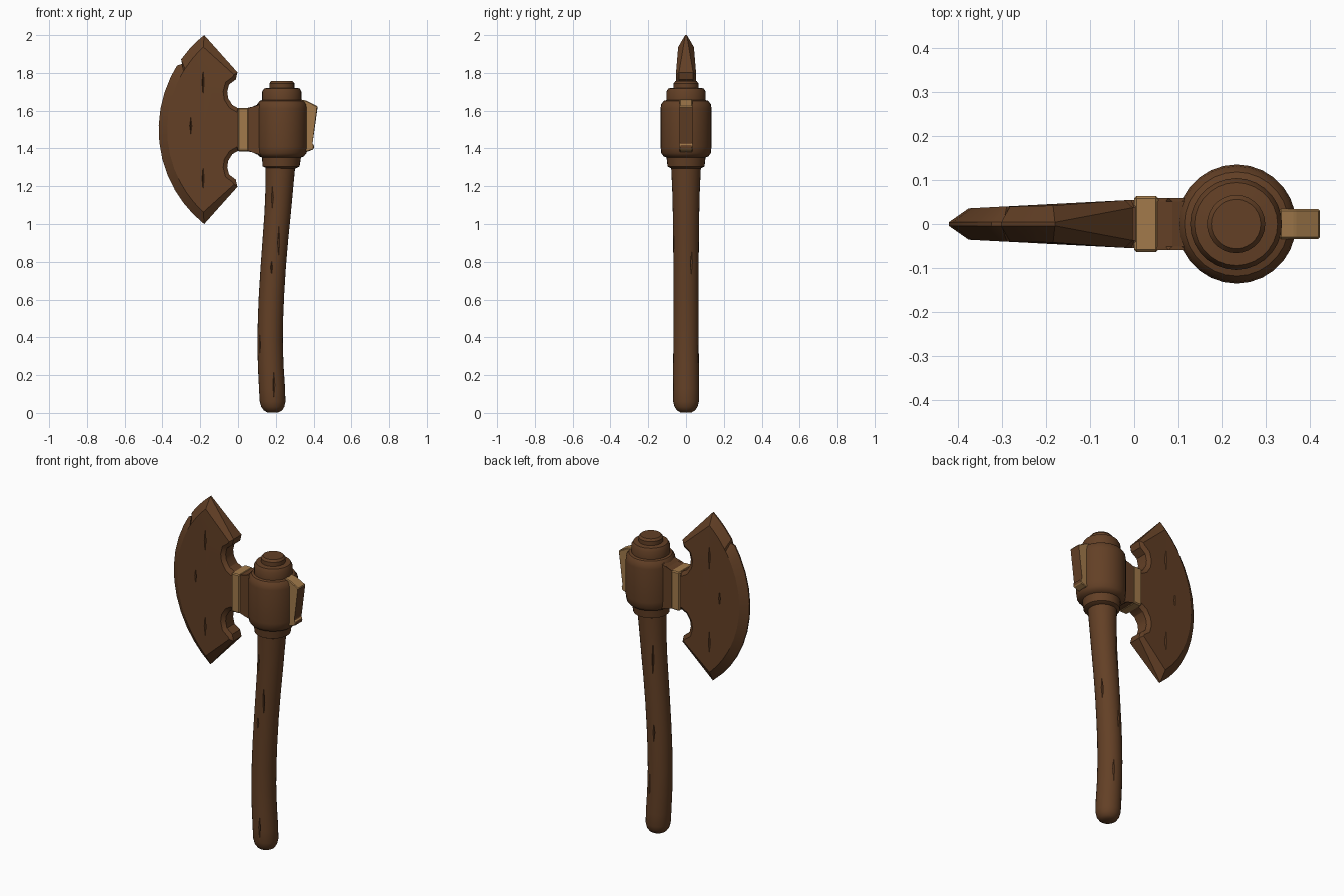
import bpy, bmesh, math
from mathutils import Vector

if "Cube" in bpy.data.objects:
    bpy.data.objects.remove(bpy.data.objects["Cube"])


def material(name, rgb):
    m = bpy.data.materials.new(name)
    m.diffuse_color = (*rgb, 1)
    m.use_nodes = True
    m.node_tree.nodes["Principled BSDF"].inputs["Base Color"].default_value = m.diffuse_color
    return m


BROWN = material("dark wood brown", (0.125, 0.051, 0.019))
TAN = material("light tan", (0.36, 0.195, 0.07))


def make(name, bm, mats):
    bmesh.ops.recalc_face_normals(bm, faces=bm.faces)
    me = bpy.data.meshes.new(name)
    bm.to_mesh(me)
    bm.free()
    ob = bpy.data.objects.new(name, me)
    bpy.context.collection.objects.link(ob)
    for m in mats:
        me.materials.append(m)
    return ob


def smooth(ob, deg=35):
    ob.data.shade_smooth()
    ob.data.set_sharp_from_angle(angle=math.radians(deg))


def bridge(bm, loops):
    """Skin a list of equal vertex loops and cap both ends."""
    n = len(loops[0])
    for a, b in zip(loops, loops[1:]):
        for i in range(n):
            j = (i + 1) % n
            bm.faces.new((a[i], a[j], b[j], b[i]))
    bm.faces.new(loops[0])
    bm.faces.new(loops[-1])


def lathe(name, rings, sides=28):
    """Round body from (centre x, z, radius) rings."""
    bm = bmesh.new()
    loops = [[bm.verts.new((cx + r * math.cos(t), r * math.sin(t), z))
              for t in (2 * math.pi * i / sides for i in range(sides))]
             for cx, z, r in rings]
    bridge(bm, loops)
    return make(name, bm, [BROWN])


def prism(name, outline, half, bevel, mats):
    """Extrude an x-z outline along y and soften its edges."""
    bm = bmesh.new()
    bridge(bm, [[bm.verts.new((x, y, z)) for x, z in outline] for y in (-half, half)])
    bmesh.ops.bevel(bm, geom=bm.edges[:], offset=bevel, segments=1, affect='EDGES')
    return make(name, bm, mats)


def carve(ob, cracks):
    """Cut slim diamond-shaped cracks (x, y, z, length, turn about z)."""
    bm = bmesh.new()
    for x, y, z, length, turn in cracks:
        c, s = math.cos(turn), math.sin(turn)
        ring = [bm.verts.new((x + u * c - v * s, y + u * s + v * c, z))
                for u, v in ((0.012, 0), (0, 0.006), (-0.012, 0), (0, -0.006))]
        top = bm.verts.new((x, y, z + length / 2))
        low = bm.verts.new((x, y, z - length / 2))
        for i in range(4):
            for tip in (top, low):
                bm.faces.new((ring[i], ring[(i + 1) % 4], tip))
    cutter = make("crack_cutter", bm, [BROWN])
    cutter.hide_render = True
    mod = ob.modifiers.new("cracks", 'BOOLEAN')
    mod.operation = 'DIFFERENCE'
    mod.solver = 'EXACT'
    mod.object = cutter
    bpy.context.view_layer.objects.active = ob
    bpy.ops.object.modifier_apply(modifier=mod.name)
    bpy.data.objects.remove(cutter)


# Curved handle with rounded butt
handle_rings = [(0.185, 0.003, 0.03), (0.185, 0.013, 0.048), (0.184, 0.032, 0.061),
                (0.183, 0.06, 0.068), (0.180, 0.13, 0.069), (0.173, 0.25, 0.068),
                (0.170, 0.38, 0.067), (0.172, 0.5, 0.067), (0.177, 0.62, 0.067),
                (0.187, 0.78, 0.067), (0.198, 0.92, 0.068), (0.210, 1.06, 0.070),
                (0.218, 1.18, 0.073), (0.225, 1.33, 0.080)]
handle = lathe("handle", handle_rings)


def handle_crack(z, deg, length):
    near = min(handle_rings, key=lambda k: abs(k[1] - z))
    t = math.radians(deg)
    return (near[0] + near[2] * math.cos(t), near[2] * math.sin(t), z, length, t)


carve(handle, [handle_crack(*c) for c in (
    (0.9, 285, 0.22), (0.77, 262, 0.08), (0.36, 215, 0.14), (0.15, 278, 0.15),
    (1.14, 240, 0.12), (1.05, 120, 0.25), (0.62, 100, 0.12), (0.3, 70, 0.16),
    (0.8, 25, 0.2))])
smooth(handle)

# Head collar with stepped rings
collar = lathe("head_collar", [
    (0.228, 1.295, 0.078), (0.228, 1.305, 0.098), (0.23, 1.352, 0.103), (0.23, 1.358, 0.118),
    (0.232, 1.375, 0.131), (0.233, 1.41, 0.135), (0.233, 1.61, 0.135), (0.233, 1.635, 0.131),
    (0.233, 1.652, 0.118), (0.232, 1.656, 0.104), (0.232, 1.70, 0.104), (0.232, 1.718, 0.094),
    (0.232, 1.721, 0.066), (0.232, 1.745, 0.066), (0.232, 1.757, 0.056)])
smooth(collar)

# Double-pointed blade: curved sharp edge plus notched inner edge
MID, CX, R = 1.5, 0.22, 0.64
angles = [-51.4, -44, -37, -30, -22, -14, -6, 2, 10, 18, 26, 32, 34, 35.5, 42, 47, 51.4]


def polar(deg, r):
    t = math.radians(deg)
    return Vector((CX - r * math.cos(t), MID + r * math.sin(t)))


rim = [polar(a, 0.622 if a == 34 else R) for a in angles]
face = [polar(a * 0.92, R - 0.045) for a in angles]
upper = [(-0.003, 1.803), (-0.012, 1.765), (-0.048, 1.738), (-0.057, 1.70),
         (-0.052, 1.665), (-0.03, 1.63), (0.0, 1.613), (0.03, 1.61)]
inner = [Vector(p) for p in upper] + [Vector((x, 2 * MID - z)) for x, z in reversed(upper)]
chain = [rim[-1]] + inner + [rim[0]]
edge_half = [0.004] * len(rim)


def half(p):
    return (0.055 + 0.052 * p.x) * (1 - 0.6 * max(0, abs(p.y - MID) - 0.3))


for a, p, b in zip(chain, inner, chain[2:]):
    t = (b - a).normalized()
    q = p + Vector((t.y, -t.x)) * 0.022
    rim.append(p)
    face.append(q)
    edge_half.append(0.68 * half(p))

bm = bmesh.new()
bridge(bm, [
    [bm.verts.new((p.x, -half(p), p.y)) for p in face],
    [bm.verts.new((p.x, -h, p.y)) for p, h in zip(rim, edge_half)],
    [bm.verts.new((p.x, h, p.y)) for p, h in zip(rim, edge_half)],
    [bm.verts.new((p.x, half(p), p.y)) for p in face]])
blade = make("blade", bm, [BROWN])
carve(blade, [(x, s * half(Vector((x, z))), z, length, math.pi / 2)
              for s in (-1, 1)
              for x, z, length in ((-0.185, 1.75, 0.14), (-0.185, 1.24, 0.13),
                                   (-0.25, 1.52, 0.09))])
smooth(blade, 25)

# Neck joining blade and collar, wrapped by a light band
prism("blade_neck", [(0.02, 1.39), (0.08, 1.387), (0.115, 1.36), (0.2, 1.36),
                     (0.2, 1.64), (0.115, 1.64), (0.08, 1.613), (0.02, 1.61)],
      0.059, 0.008, [BROWN])
prism("neck_band", [(0.0, 1.385), (0.055, 1.385), (0.055, 1.615), (0.0, 1.615)],
      0.064, 0.006, [TAN])

# Back wedge: light sides, dark outer face
wedge = prism("back_wedge", [(0.33, 1.66), (0.365, 1.652), (0.422, 1.622), (0.39, 1.425),
                             (0.403, 1.415), (0.4, 1.395), (0.365, 1.382), (0.33, 1.382)],
              0.034, 0.004, [TAN, BROWN])
for poly in wedge.data.polygons:
    if poly.normal.x > 0.9:
        poly.material_index = 1
